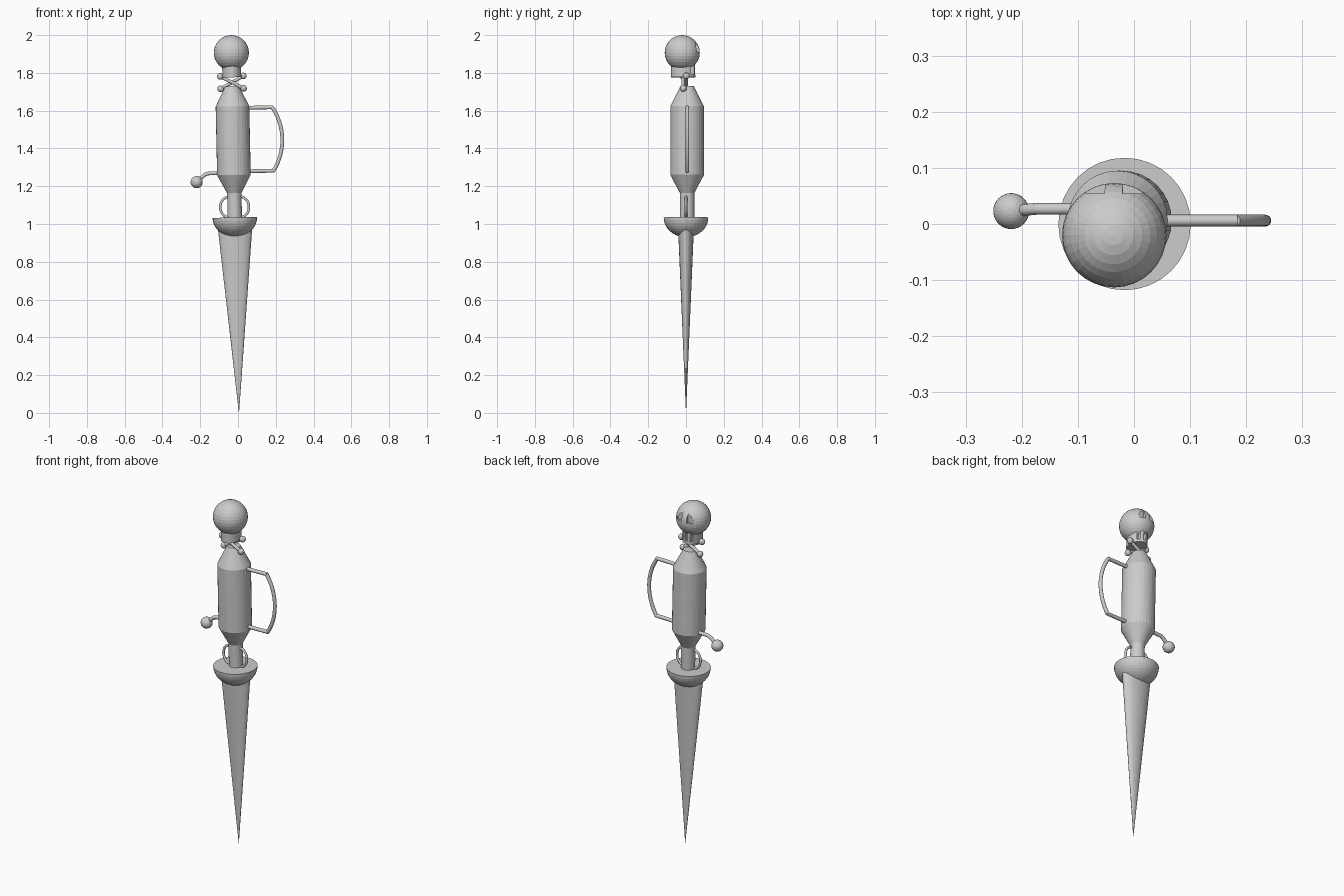
import bpy
from math import sin, cos, pi, asin, radians
from mathutils import Matrix, Vector

if "Cube" in bpy.data.objects:
    bpy.data.objects.remove(bpy.data.objects["Cube"])

# Single plain material
GREY = (0.6, 0.6, 0.6, 1)
grey = bpy.data.materials.new("plain_grey")
grey.use_nodes = True
grey.diffuse_color = GREY
grey.node_tree.nodes["Principled BSDF"].inputs["Base Color"].default_value = GREY

AXIS_Y = 0.006
# The whole piece leans slightly to its right
LEAN = Matrix.Translation((0.005, 0, 0)) @ Matrix.Rotation(radians(-1.21), 4, "Y")
parts = []


def keep(obj, name):
    obj.name = name
    obj.data.materials.clear()
    obj.data.materials.append(grey)
    parts.append(obj)
    return obj


def lathe(name, profile, y=0.0, scale=(1, 1), sides=32):
    """Turn (radius, height) points about the z axis, closing both ends."""
    verts, faces = [], []
    for r, z in profile:
        for i in range(sides):
            a = 2 * pi * i / sides
            verts.append((r * scale[0] * cos(a), y + r * scale[1] * sin(a), z))
    for k in range(len(profile) - 1):
        for i in range(sides):
            j = (i + 1) % sides
            lo, hi = k * sides, (k + 1) * sides
            faces.append((lo + i, lo + j, hi + j, hi + i))
    faces.append(tuple(reversed(range(sides))))
    top = (len(profile) - 1) * sides
    faces.append(tuple(range(top, top + sides)))
    mesh = bpy.data.meshes.new(name)
    mesh.from_pydata(verts, [], faces)
    obj = bpy.data.objects.new(name, mesh)
    bpy.context.collection.objects.link(obj)
    return keep(obj, name)


def ball(name, centre, radius, segments=32, rings=16):
    bpy.ops.mesh.primitive_uv_sphere_add(segments=segments, ring_count=rings,
                                         radius=radius, location=centre)
    return keep(bpy.context.object, name)


def tube(name, points, radius, closed=False):
    """Round rod through the given points."""
    curve = bpy.data.curves.new(name, "CURVE")
    curve.dimensions = "3D"
    curve.bevel_depth = radius
    curve.bevel_resolution = 3
    curve.use_fill_caps = True
    spline = curve.splines.new("POLY")
    spline.points.add(len(points) - 1)
    for p, co in zip(spline.points, points):
        p.co = (*co, 1)
    spline.use_cyclic_u = closed
    obj = bpy.data.objects.new(name, curve)
    bpy.context.collection.objects.link(obj)
    return keep(obj, name)


def cut_box(target, centre, size):
    """Cut a box-shaped pocket out of a part."""
    bpy.ops.mesh.primitive_cube_add(size=1, location=centre)
    cutter = bpy.context.object
    cutter.scale = size
    cutter.hide_render = True
    mod = target.modifiers.new("pocket", "BOOLEAN")
    mod.operation = "DIFFERENCE"
    mod.solver = "EXACT"
    mod.object = cutter
    bpy.context.view_layer.objects.active = target
    bpy.ops.object.modifier_apply(modifier=mod.name)
    bpy.data.objects.remove(cutter)


# Blade: flattened cone, point down
lathe("blade", [(0.0005, 0), (0.093, 1.0)], scale=(1, 0.46))

# Guard: shallow bowl with a flat top
bowl = [(0.118 * sin(a), 1.035 - 0.105 * cos(a))
        for a in [0.03 + (pi / 2 - 0.03) * i / 10 for i in range(11)]]
lathe("guard_bowl", bowl)

# Grip stem and barrel with tapered ends
lathe("stem", [(0.038, 1.02), (0.038, 1.17)], AXIS_Y)
lathe("barrel", [(0.036, 1.16), (0.089, 1.26), (0.089, 1.624), (0.036, 1.73)], AXIS_Y)

# Ring loops on both sides of the stem
for side, label in ((1, "left"), (-1, "right")):
    loop = [(side * 0.031 + 0.045 * cos(a), 0, 1.09 + 0.054 * sin(a))
            for a in [2 * pi * i / 28 for i in range(28)]]
    tube(label + "_loop", loop, 0.007, True)

# Bowed side handle on two straight arms
mid, half, reach, bow = 1.446, 0.168, 0.21, 0.05
for z, label in ((mid + half, "upper"), (mid - half, "lower")):
    tube(label + "_handle_arm", [(0.06, AXIS_Y, z), (reach + 0.004, AXIS_Y, z)], 0.0105)
R = (half ** 2 + bow ** 2) / (2 * bow)
span = asin(half / R)
arc = [span * (i / 8 - 1) for i in range(17)]
tube("handle_bow", [(reach + bow - R + R * cos(a), AXIS_Y, mid + R * sin(a)) for a in arc], 0.0105)

# Drooping lever with a ball end
lever = [(-0.06, 0.027, 1.271), (-0.135, 0.027, 1.271), (-0.152, 0.027, 1.266),
         (-0.175, 0.025, 1.247), (-0.198, 0.023, 1.226)]
tube("lever", lever, 0.0105)
ball("lever_ball", lever[-1], 0.032)

# Crossed bones with round ends
for s, y, label in ((1, 0.002, "rising"), (-1, -0.014, "falling")):
    ends = [Vector((-0.061, y, 1.75 - s * 0.033)), Vector((0.061, y, 1.75 + s * 0.033))]
    tube(label + "_bone", ends, 0.0095)
    for n, e in enumerate(ends):
        ball(f"{label}_bone_end_{n + 1}", e, 0.0175, 16, 10)

# Skull with square eye sockets on the rear side
skull = ball("skull", (0, -0.02, 1.907), 0.093)
for x in (-0.033, 0.033):
    cut_box(skull, (x, 0.085, 1.936), (0.034, 0.062, 0.05))

# Jaw with tooth slots
jaw = lathe("jaw", [(1, 1.777), (1, 1.86)], -0.015, (0.05, 0.064))
for x in (-0.03, 0, 0.03):
    cut_box(jaw, (x, 0.045, 1.82), (0.014, 0.045, 0.055))

for part in parts:
    part.matrix_world = LEAN @ part.matrix_basis
